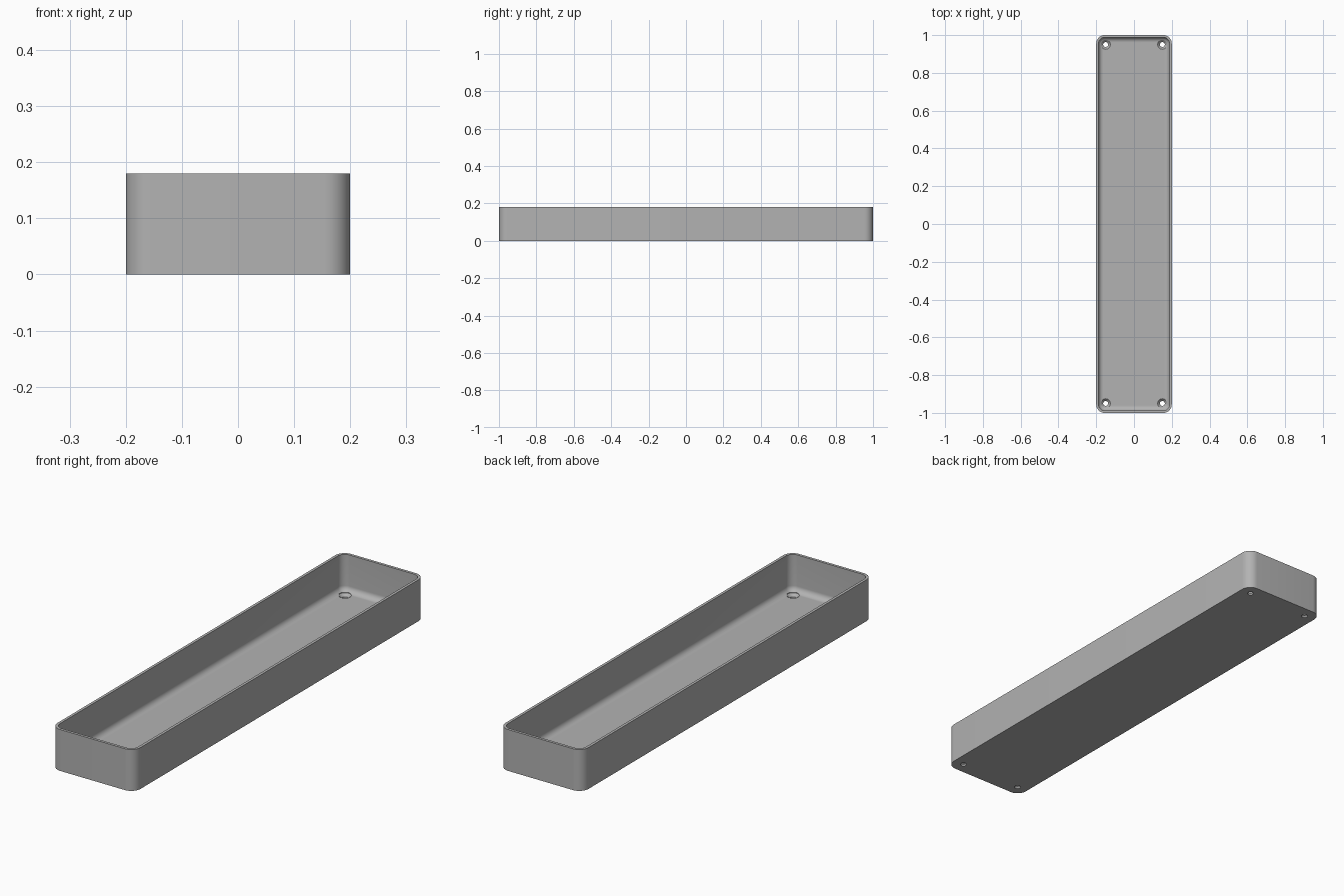
import bpy
import bmesh
from math import cos, sin, pi, radians

HALF_X, HALF_Y, HEIGHT = 0.2, 1.0, 0.18
CORNER, WALL, FLOOR, FILLET = 0.045, 0.012, 0.02, 0.025
STEPS = 10

cube = bpy.data.objects.get("Cube")
if cube:
    bpy.data.objects.remove(cube, do_unlink=True)

# Single plain grey finish
grey = bpy.data.materials.new("plain grey")
grey.use_nodes = True
colour = (0.45, 0.45, 0.45, 1)
grey.diffuse_color = colour
grey.node_tree.nodes["Principled BSDF"].inputs["Base Color"].default_value = colour


def rounded_ring(bm, inset, z):
    """Ring of vertices around a rounded rectangle, set in from the outside."""
    radius = max(CORNER - inset, 0.004)
    cx, cy = HALF_X - inset - radius, HALF_Y - inset - radius
    ring = []
    for quarter, (sx, sy) in enumerate([(1, 1), (-1, 1), (-1, -1), (1, -1)]):
        for i in range(STEPS + 1):
            a = (quarter + i / STEPS) * pi / 2
            ring.append(bm.verts.new((sx * cx + radius * cos(a), sy * cy + radius * sin(a), z)))
    return ring


def circle_ring(bm, x, y, radius, z, sides=32):
    return [bm.verts.new((x + radius * cos(2 * pi * i / sides),
                          y + radius * sin(2 * pi * i / sides), z)) for i in range(sides)]


def loft(bm, rings):
    """Skin successive rings and cap both ends."""
    for low, high in zip(rings, rings[1:]):
        for i in range(len(low)):
            j = (i + 1) % len(low)
            bm.faces.new((low[i], low[j], high[j], high[i]))
    bm.faces.new(rings[0][::-1])
    bm.faces.new(rings[-1])


def make_object(name, bm):
    bmesh.ops.recalc_face_normals(bm, faces=bm.faces)
    mesh = bpy.data.meshes.new(name)
    bm.to_mesh(mesh)
    bm.free()
    obj = bpy.data.objects.new(name, mesh)
    bpy.context.collection.objects.link(obj)
    mesh.materials.append(grey)
    return obj


# Tray shell: outside wall, rim, inside wall, floor fillet
profile = [(0, 0), (0, HEIGHT), (WALL, HEIGHT)]
for i in range(STEPS + 1):
    a = i / STEPS * pi / 2
    profile.append((WALL + FILLET * (1 - cos(a)), FLOOR + FILLET * (1 - sin(a))))
bm = bmesh.new()
loft(bm, [rounded_ring(bm, inset, z) for inset, z in profile])
tray = make_object("tray", bm)

# Countersunk screw holes near the four corners
bm = bmesh.new()
hole_profile = [(0.013, -0.02), (0.013, 0.008), (0.025, FLOOR), (0.025, 0.06)]
for x in (-0.15, 0.15):
    for y in (-0.95, 0.95):
        loft(bm, [circle_ring(bm, x, y, r, z) for r, z in hole_profile])
cutter = make_object("screw_hole_cutter", bm)
cutter.hide_render = True

bpy.ops.object.select_all(action="DESELECT")
tray.select_set(True)
bpy.context.view_layer.objects.active = tray
cut = tray.modifiers.new("screw_holes", "BOOLEAN")
cut.operation = "DIFFERENCE"
cut.solver = "EXACT"
cut.object = cutter
bpy.ops.object.modifier_apply(modifier=cut.name)
bpy.data.objects.remove(cutter, do_unlink=True)
bpy.ops.object.shade_smooth_by_angle(angle=radians(30))
